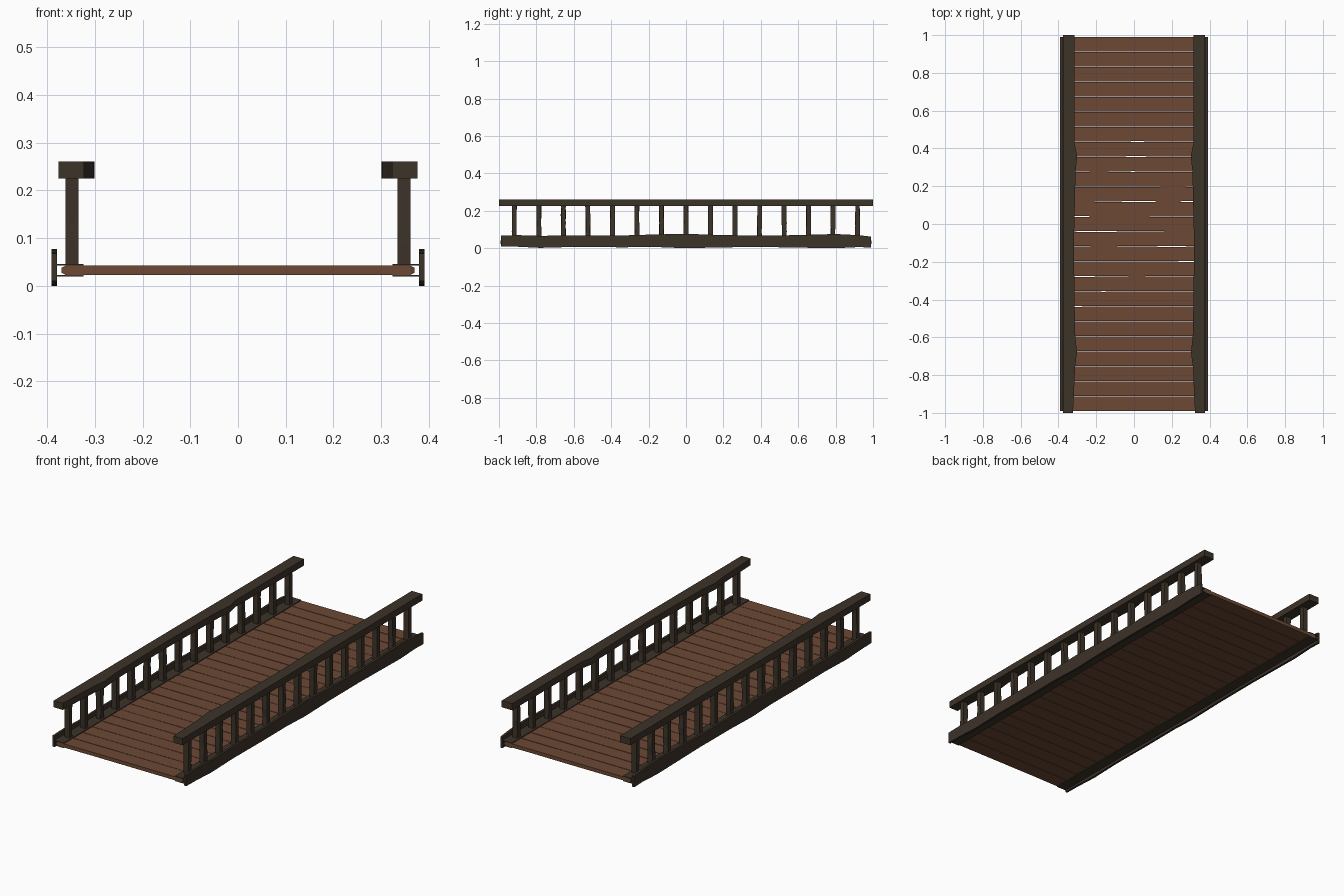
import bpy, bmesh, random

if "Cube" in bpy.data.objects:
    bpy.data.objects.remove(bpy.data.objects["Cube"])

random.seed(4)


def material(name, rgb):
    m = bpy.data.materials.new(name)
    m.diffuse_color = (*rgb, 1)
    m.use_nodes = True
    m.node_tree.nodes["Principled BSDF"].inputs["Base Color"].default_value = m.diffuse_color
    return m


PLANK = material("warm_wood", (0.15, 0.065, 0.035))
DARK = material("dark_wood", (0.046, 0.033, 0.022))


def loft(name, sections, mat):
    """Skin a row of four-point sections into one closed, flat-faced beam."""
    bm = bmesh.new()
    rings = [[bm.verts.new(p) for p in s] for s in sections]
    for a, b in zip(rings, rings[1:]):
        for i in range(4):
            j = (i + 1) % 4
            bm.faces.new((a[i], a[j], b[j], b[i]))
    bm.faces.new(rings[0])
    bm.faces.new(rings[-1])
    bmesh.ops.recalc_face_normals(bm, faces=bm.faces)
    me = bpy.data.meshes.new(name)
    bm.to_mesh(me)
    bm.free()
    me.materials.append(mat)
    ob = bpy.data.objects.new(name, me)
    bpy.context.collection.objects.link(ob)
    return ob


def along_y(y, x0, x1, z0, z1):
    return [(x0, y, z0), (x1, y, z0), (x1, y, z1), (x0, y, z1)]


def jit(a):
    return random.uniform(-a, a)


# Deck planks: worn edges, tapered ends
COUNT, PITCH = 25, 0.0793
for k in range(COUNT):
    yc = (k - (COUNT - 1) / 2) * PITCH
    secs = []
    for x in (-0.37, -0.362, -0.31, -0.16, 0.0, 0.21, 0.30, 0.362, 0.37):
        end = abs(x) > 0.365
        h = 0.005 if end else 0.0095
        w = PITCH / 2 - (0.003 if end else 0.0006)
        lo, hi = yc - w + random.uniform(0, 0.0015), yc + w - random.uniform(0, 0.0015)
        z = 0.0325
        secs.append([(x, lo, z - h), (x, hi, z - h), (x, hi, z + h), (x, lo, z + h)])
    loft(f"deck_plank_{k + 1}", secs, PLANK)

# Handrail inner edge (y, x) and side board edges (y, bottom, top)
RAIL = [(-1, 0.323), (-0.76, 0.312), (-0.68, 0.302), (-0.58, 0.312), (-0.15, 0.318),
        (0.0, 0.316), (0.28, 0.309), (0.36, 0.301), (0.43, 0.315), (1, 0.315)]
BOARD = [(-0.99, 0.010, 0.068), (-0.9, 0.008, 0.070), (-0.78, 0.002, 0.066),
         (-0.6, 0.007, 0.069), (-0.35, 0.005, 0.068), (-0.15, 0.006, 0.074),
         (0.0, 0.0, 0.077), (0.2, 0.005, 0.070), (0.45, 0.006, 0.067),
         (0.62, 0.003, 0.071), (0.8, 0.0, 0.076), (0.92, 0.006, 0.070), (0.99, 0.004, 0.062)]

for side, s in (("left", -1), ("right", 1)):
    # Handrail
    loft(f"{side}_handrail",
         [along_y(y, s * x, s * 0.376, 0.225, 0.26) for y, x in RAIL], DARK)
    # Wavy outer board
    loft(f"{side}_side_board",
         [along_y(y, s * 0.379, s * 0.391, a, b) for y, a, b in BOARD], DARK)
    # Thin strips clamping the plank ends from above and below
    for part, z in (("upper", 0.042), ("lower", 0.019)):
        loft(f"{side}_{part}_strip",
             [along_y(y, s * 0.324, s * 0.381, z, z + 0.004) for y in (-0.99, 0.99)], DARK)
    # Uneven posts
    for k in range(15):
        yc = (k - 7) * 0.1311
        secs = []
        for z in (0.043, 0.09, 0.135, 0.18, 0.227):
            a, b = yc - 0.0125 + jit(0.002), yc + 0.0125 + jit(0.002)
            x0, x1 = s * 0.334, s * 0.362
            secs.append([(x0, a, z), (x1, a, z), (x1, b, z), (x0, b, z)])
        loft(f"{side}_post_{k + 1}", secs, DARK)
